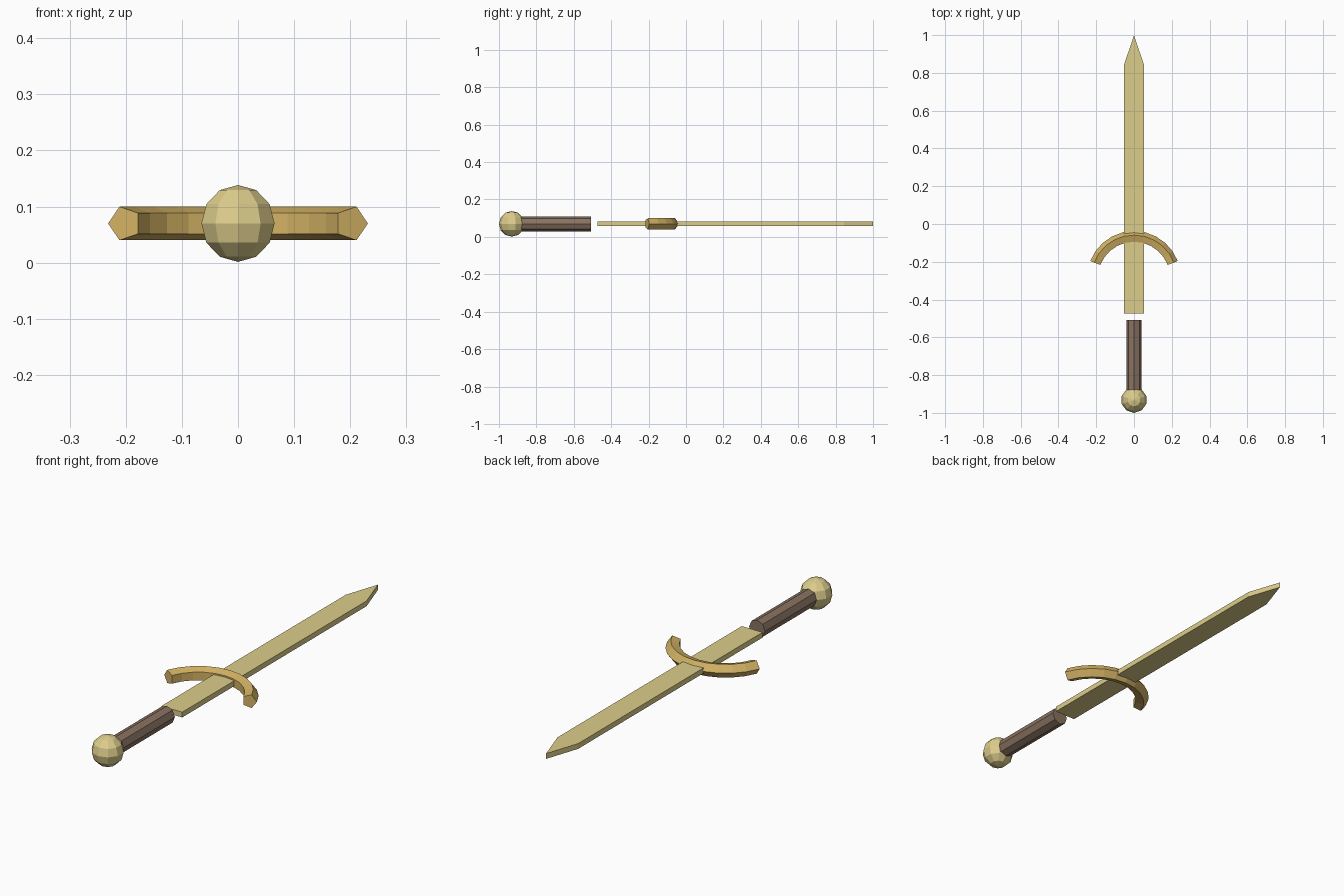
import bpy, bmesh, math
from mathutils import Matrix, Vector

if "Cube" in bpy.data.objects:
    bpy.data.objects.remove(bpy.data.objects["Cube"])

ZC = 0.07  # height of the sword's centre line


def material(name, rgb):
    m = bpy.data.materials.new(name)
    m.diffuse_color = (*rgb, 1)
    m.use_nodes = True
    m.node_tree.nodes["Principled BSDF"].inputs["Base Color"].default_value = m.diffuse_color
    return m


def add_object(name, bm, mat):
    bmesh.ops.recalc_face_normals(bm, faces=bm.faces)
    me = bpy.data.meshes.new(name)
    bm.to_mesh(me)
    bm.free()
    me.materials.append(mat)
    ob = bpy.data.objects.new(name, me)
    bpy.context.collection.objects.link(ob)
    return ob


pale_gold = material("pale_gold", (0.72, 0.61, 0.26))
gold = material("gold", (0.66, 0.45, 0.13))
leather = material("leather", (0.25, 0.17, 0.12))

# Blade: pointed outline extruded to a flat bar
bm = bmesh.new()
outline = [(-0.052, -0.473), (0.052, -0.473), (0.052, 0.845), (0, 1.0), (-0.052, 0.845)]
face = bm.faces.new([bm.verts.new((x, y, ZC - 0.012)) for x, y in outline])
ext = bmesh.ops.extrude_face_region(bm, geom=[face])
bmesh.ops.translate(bm, vec=(0, 0, 0.024),
                    verts=[v for v in ext["geom"] if isinstance(v, bmesh.types.BMVert)])
add_object("blade", bm, pale_gold)

# Guard: pentagonal section swept along an arc
bm = bmesh.new()
STEPS, SIDES, RADIUS, SECTION = 10, 5, 0.2165, 0.0315
rings = []
for i in range(STEPS + 1):
    a = math.radians(21 + 138 * i / STEPS)
    out = Vector((math.cos(a), math.sin(a), 0))
    ring = []
    for k in range(SIDES):
        t = math.tau * k / SIDES
        p = out * (RADIUS + SECTION * math.cos(t))
        ring.append(bm.verts.new((p.x, p.y - 0.285, ZC + SECTION * math.sin(t))))
    rings.append(ring)
for r0, r1 in zip(rings, rings[1:]):
    for k in range(SIDES):
        n = (k + 1) % SIDES
        bm.faces.new((r0[k], r0[n], r1[n], r1[k]))
bm.faces.new(rings[0])
bm.faces.new(rings[-1])
add_object("guard", bm, gold)

# Grip: octagonal bar along y
bm = bmesh.new()
bmesh.ops.create_cone(bm, cap_ends=True, segments=8, radius1=0.04, radius2=0.04, depth=0.39,
                      matrix=Matrix.Translation((0, -0.703, ZC)) @ Matrix.Rotation(math.pi / 2, 4, 'X'))
add_object("grip", bm, leather)

# Pommel: low-poly ball with its poles on z
bm = bmesh.new()
bmesh.ops.create_uvsphere(bm, u_segments=10, v_segments=6, radius=0.0685)
if max(v.co.x for v in bm.verts) > 0.068:
    bmesh.ops.rotate(bm, verts=bm.verts, matrix=Matrix.Rotation(math.pi / 2, 3, 'Z'))
bmesh.ops.translate(bm, verts=bm.verts, vec=(0, -0.9315, ZC))
add_object("pommel", bm, pale_gold)
